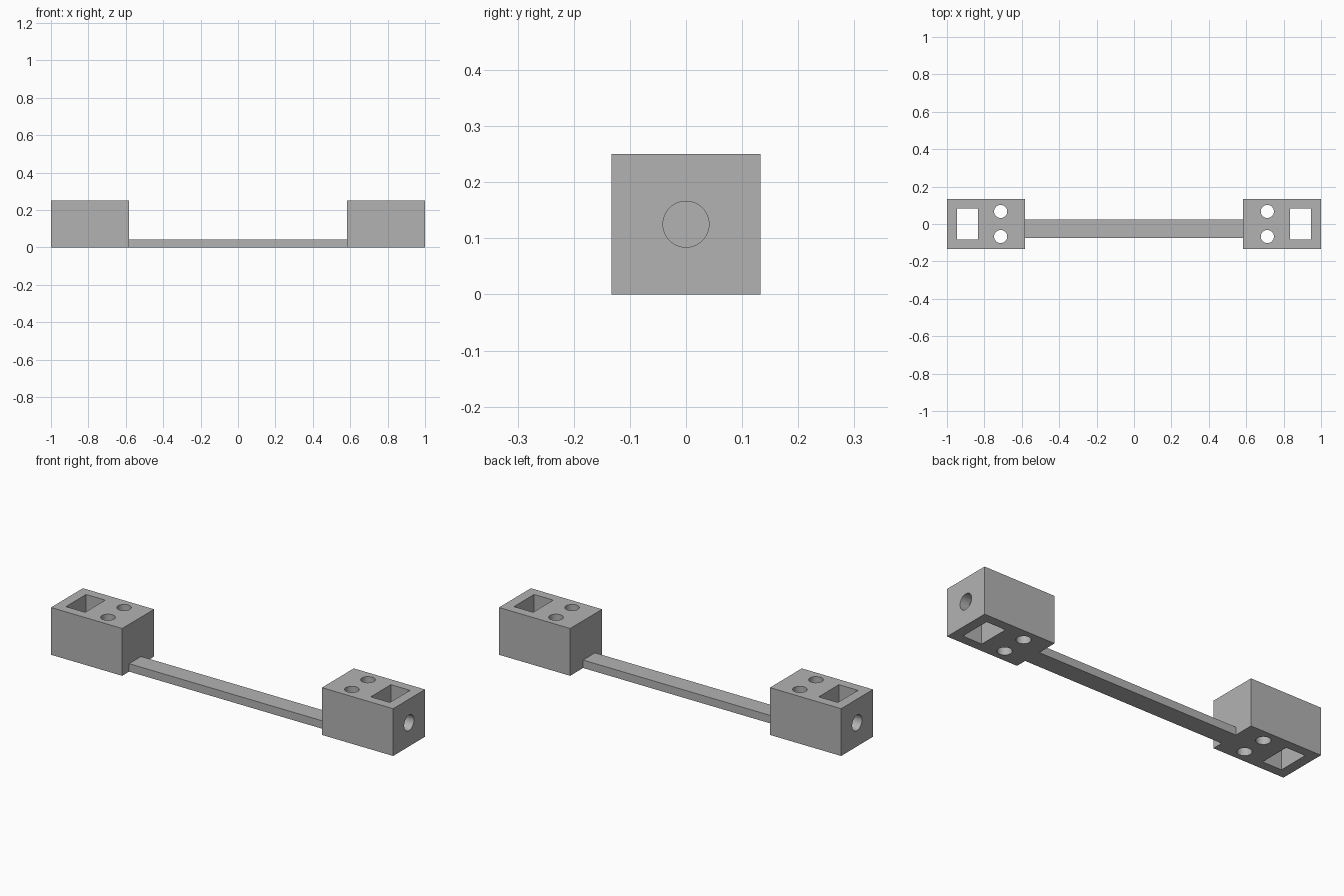
import bpy
import math

cube = bpy.data.objects.get("Cube")
if cube:
    bpy.data.objects.remove(cube, do_unlink=True)

# Single grey material
grey = bpy.data.materials.new("plain grey")
grey.use_nodes = True
colour = (0.45, 0.45, 0.45, 1.0)
grey.diffuse_color = colour
grey.node_tree.nodes["Principled BSDF"].inputs["Base Color"].default_value = colour


def box(name, low, high):
    """Box between two opposite corners."""
    centre = [(a + b) / 2 for a, b in zip(low, high)]
    bpy.ops.mesh.primitive_cube_add(size=1, location=centre)
    obj = bpy.context.object
    obj.name = name
    obj.scale = [b - a for a, b in zip(low, high)]
    bpy.ops.object.transform_apply(location=True, rotation=False, scale=True)
    obj.data.materials.append(grey)
    return obj


def rod(name, radius, depth, centre, tilt=0):
    """Round cutter, upright or tilted about y."""
    bpy.ops.mesh.primitive_cylinder_add(vertices=48, radius=radius, depth=depth,
                                        location=centre, rotation=(0, tilt, 0))
    obj = bpy.context.object
    obj.name = name
    obj.data.materials.append(grey)
    return obj


def cut(target, cutter):
    """Subtract the cutter and remove it."""
    cutter.hide_render = True
    mod = target.modifiers.new("hole", 'BOOLEAN')
    mod.operation = 'DIFFERENCE'
    mod.solver = 'EXACT'
    mod.object = cutter
    bpy.ops.object.select_all(action='DESELECT')
    bpy.context.view_layer.objects.active = target
    target.select_set(True)
    bpy.ops.object.modifier_apply(modifier=mod.name)
    bpy.data.objects.remove(cutter, do_unlink=True)


INNER, HALF_DEPTH, HEIGHT = 0.584, 0.133, 0.25

# End blocks, mirrored left and right
for side, name in ((1, "left_block"), (-1, "right_block")):
    xs = sorted((side * INNER, side * 1.0))
    block = box(name, (xs[0], -HALF_DEPTH, 0), (xs[1], HALF_DEPTH, HEIGHT))

    # Rectangular slot through the top
    xs = sorted((side * 0.835, side * 0.947))
    cut(block, box("slot_cutter", (xs[0], -0.084, -0.1), (xs[1], 0.084, HEIGHT + 0.1)))

    # Pair of upright screw holes
    for y in (-0.067, 0.067):
        cut(block, rod("screw_cutter", 0.035, 0.5, (side * 0.713, y, HEIGHT / 2)))

    # Round hole through the end wall into the slot
    cut(block, rod("end_cutter", 0.041, 0.2, (side * 0.99, 0, HEIGHT / 2), math.pi / 2))

    bpy.ops.object.shade_smooth_by_angle(angle=math.radians(30))

# Thin connecting bar, set towards the front
box("connecting_bar", (-INNER, -0.075, 0), (INNER, 0.025, 0.042))
